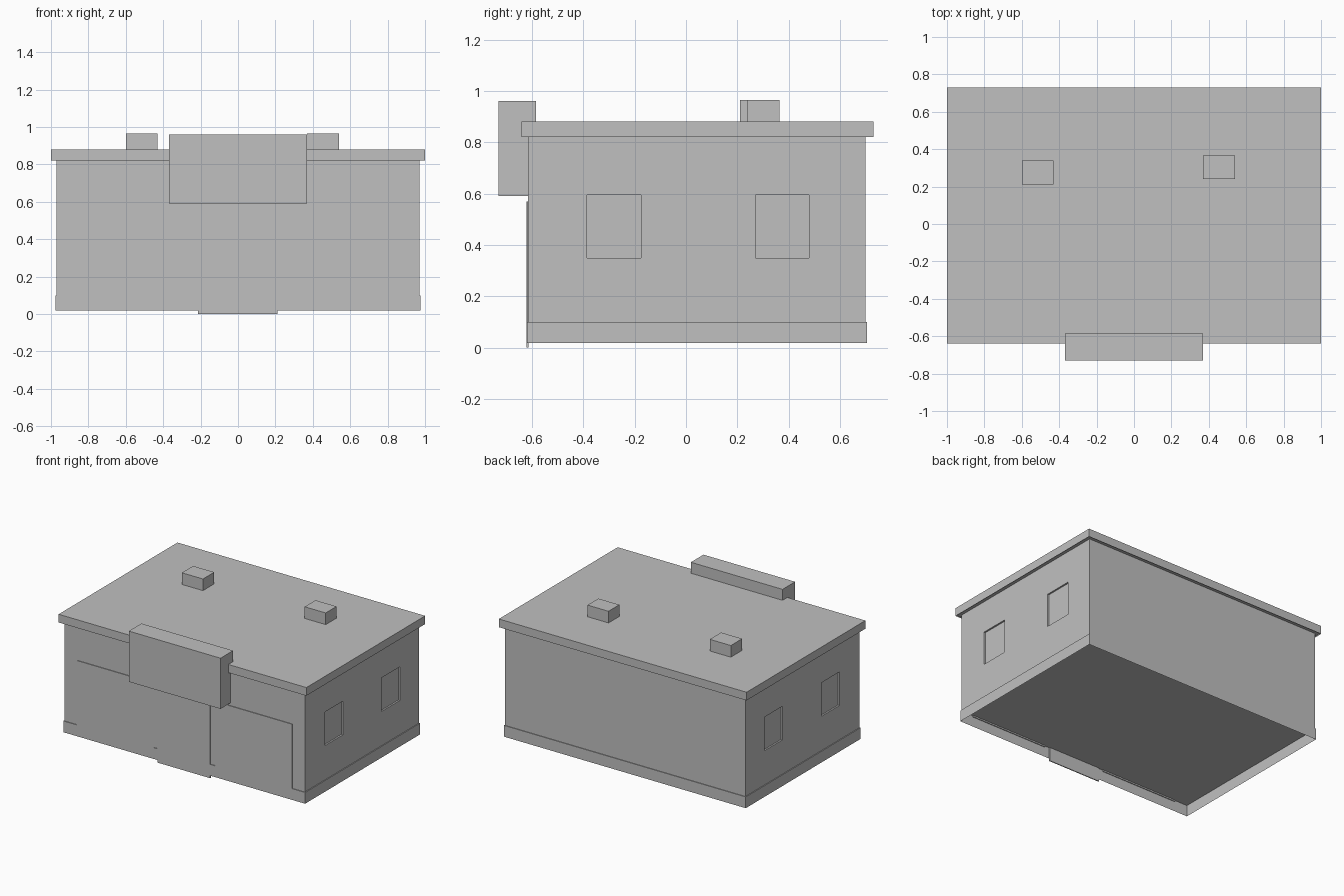
import bpy, bmesh

if "Cube" in bpy.data.objects:
    bpy.data.objects.remove(bpy.data.objects["Cube"])

grey = bpy.data.materials.new("plain_grey")
grey.diffuse_color = (0.53, 0.53, 0.53, 1)
grey.use_nodes = True
grey.node_tree.nodes["Principled BSDF"].inputs["Base Color"].default_value = grey.diffuse_color


def box(name, x, y, z, drop=None):
    """Box from ranges; drop=-1 leaves the underside open."""
    bm = bmesh.new()
    bmesh.ops.create_cube(bm, size=1)
    for v in bm.verts:
        for i, (lo, hi) in enumerate((x, y, z)):
            v.co[i] = hi if v.co[i] > 0 else lo
    bm.normal_update()
    if drop:
        under = [f for f in bm.faces if f.normal.z < -0.5]
        bmesh.ops.delete(bm, geom=under, context='FACES_ONLY')
    return finish(name, bm)


def finish(name, bm):
    me = bpy.data.meshes.new(name)
    bm.to_mesh(me)
    bm.free()
    me.materials.append(grey)
    ob = bpy.data.objects.new(name, me)
    bpy.context.collection.objects.link(ob)
    return ob


# Main walls, with two shallow window recesses cut in each side
walls = box("walls", (-0.97, 0.97), (-0.615, 0.70), (0.10, 0.83))
for side in (-1, 1):
    for n, (y0, y1) in enumerate(((-0.385, -0.175), (0.27, 0.48))):
        xs = sorted((side * 0.958, side * 1.1))
        cutter = box(f"window_cutter_{side}_{n}", xs, (y0, y1), (0.35, 0.595))
        cutter.hide_render = True
        cutter.hide_viewport = True
        cut = walls.modifiers.new("window", 'BOOLEAN')
        cut.operation = 'DIFFERENCE'
        cut.solver = 'EXACT'
        cut.object = cutter

# Open-bottomed base skirt
box("base_skirt", (-0.976, 0.976), (-0.62, 0.705), (0.018, 0.10), drop=-1)

# Overhanging roof slab with a slightly recessed underside
bm = bmesh.new()
bmesh.ops.create_cube(bm, size=1)
for v in bm.verts:
    v.co = (v.co.x * 2, 0.73 if v.co.y > 0 else -0.64, 0.88 if v.co.z > 0 else 0.82)
bm.normal_update()
under = [f for f in bm.faces if f.normal.z < -0.5]
bmesh.ops.inset_region(bm, faces=under, thickness=0.004)
for v in under[0].verts:
    v.co.z = 0.826
finish("roof", bm)

# Shop sign and rooftop units
box("sign_board", (-0.37, 0.37), (-0.73, -0.585), (0.59, 0.96))
box("roof_unit_left", (-0.60, -0.43), (0.21, 0.34), (0.87, 0.965))
box("roof_unit_right", (0.37, 0.54), (0.24, 0.365), (0.87, 0.965))

# Front door and shop windows, thin plates flush with the skirt
box("front_door", (-0.215, 0.21), (-0.621, -0.614), (0.0, 0.57))
box("front_window_left", (-0.87, -0.25), (-0.62, -0.614), (0.09, 0.57))
box("front_window_right", (0.25, 0.87), (-0.62, -0.614), (0.09, 0.57))
